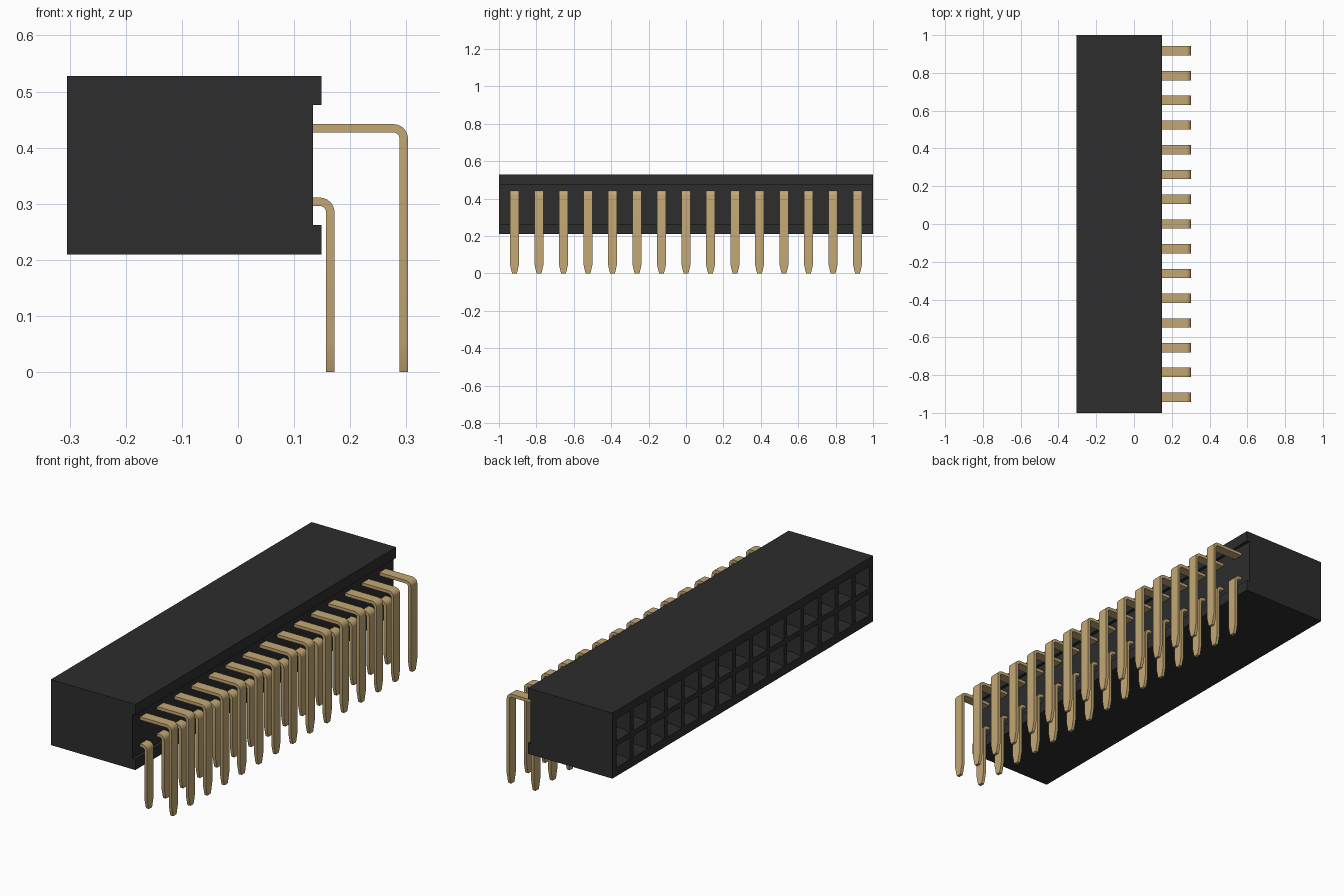
import bpy, bmesh, math
from mathutils import Vector

cube = bpy.data.objects.get("Cube")
if cube:
    bpy.data.objects.remove(cube, do_unlink=True)

COUNT, PITCH = 15, 0.131
ROWS_Z = (0.304, 0.435)
COLUMNS_Y = [(i - (COUNT - 1) / 2) * PITCH for i in range(COUNT)]


def material(name, rgb, roughness):
    mat = bpy.data.materials.new(name)
    mat.use_nodes = True
    mat.diffuse_color = (*rgb, 1)
    shader = mat.node_tree.nodes["Principled BSDF"]
    shader.inputs["Base Color"].default_value = (*rgb, 1)
    shader.inputs["Roughness"].default_value = roughness
    return mat


def make_object(name, bm, mat=None):
    bmesh.ops.recalc_face_normals(bm, faces=bm.faces)
    mesh = bpy.data.meshes.new(name)
    bm.to_mesh(mesh)
    bm.free()
    obj = bpy.data.objects.new(name, mesh)
    bpy.context.collection.objects.link(obj)
    if mat:
        mesh.materials.append(mat)
    return obj


def loft(bm, rings):
    """Join equal-sized rings of points into a closed solid."""
    loops = [[bm.verts.new(p) for p in ring] for ring in rings]
    for a, b in zip(loops, loops[1:]):
        for i in range(len(a)):
            j = (i + 1) % len(a)
            bm.faces.new((a[i], a[j], b[j], b[i]))
    bm.faces.new(loops[0])
    bm.faces.new(loops[-1])


black = material("black plastic", (0.026, 0.026, 0.026), 0.6)
gold = material("gold metal", (0.55, 0.39, 0.175), 0.5)

# Housing: side profile with a shallow channel along the pin face
LEFT, RIGHT, CHANNEL = -0.305, 0.149, 0.134
BOTTOM, TOP = 0.21, 0.528
profile = [(LEFT, BOTTOM), (RIGHT, BOTTOM), (RIGHT, 0.262), (CHANNEL, 0.262),
           (CHANNEL, 0.476), (RIGHT, 0.476), (RIGHT, TOP), (LEFT, TOP)]
bm = bmesh.new()
loft(bm, [[(x, y, z) for x, z in profile] for y in (-1, 1)])
housing = make_object("housing", bm, black)

# Sockets: square holes with a funnel mouth
bm = bmesh.new()
funnel = [(LEFT - 0.01, 0.053), (LEFT, 0.053), (LEFT + 0.025, 0.036), (0.08, 0.036)]
for y in COLUMNS_Y:
    for z in ROWS_Z:
        loft(bm, [[(x, y + a * h, z + b * h)
                   for a, b in ((-1, -1), (1, -1), (1, 1), (-1, 1))]
                  for x, h in funnel])
cutter = make_object("socket_cutter", bm)
cutter.hide_render = True
cut = housing.modifiers.new("sockets", "BOOLEAN")
cut.operation, cut.solver, cut.object = "DIFFERENCE", "EXACT", cutter
bpy.context.view_layer.objects.active = housing
bpy.ops.object.modifier_apply(modifier=cut.name)
bpy.data.objects.remove(cutter, do_unlink=True)

# Pins: flat strips bent through a right angle, narrowed at the tip
THICK, HALF, TIP_HALF, TIP_Z = 0.015, 0.025, 0.012, 0.052
OUTER = 0.026
STEPS = 6


def pin_mesh(reach, top):
    """Strip cross-sections from the housing, round the bend, to the tip."""
    centre = Vector((reach - OUTER, 0, top - OUTER))
    sections = [(Vector((0.12, 0, top)), Vector((0, 0, -THICK)), HALF)]
    for i in range(STEPS + 1):
        angle = math.pi / 2 * (1 - i / STEPS)
        out = Vector((math.cos(angle), 0, math.sin(angle)))
        sections.append((centre + out * OUTER, -out * THICK, HALF))
    for z, half in ((TIP_Z, HALF), (0.012, TIP_HALF + 0.004), (0, TIP_HALF)):
        sections.append((Vector((reach, 0, z)), Vector((-THICK, 0, 0)), half))
    bm = bmesh.new()
    loft(bm, [[p + Vector((0, -h, 0)), p + Vector((0, h, 0)),
               p + t + Vector((0, h, 0)), p + t + Vector((0, -h, 0))]
              for p, t, h in sections])
    return bm


for row, reach, top in (("lower", 0.172, 0.311), ("upper", 0.303, 0.442)):
    first = make_object(f"{row}_pin_1", pin_mesh(reach, top), gold)
    bpy.ops.object.select_all(action="DESELECT")
    first.select_set(True)
    bpy.context.view_layer.objects.active = first
    bpy.ops.object.shade_smooth_by_angle(angle=math.radians(30))
    first.location.y = COLUMNS_Y[0]
    for i, y in enumerate(COLUMNS_Y[1:], 2):
        pin = bpy.data.objects.new(f"{row}_pin_{i}", first.data)
        pin.location.y = y
        bpy.context.collection.objects.link(pin)
